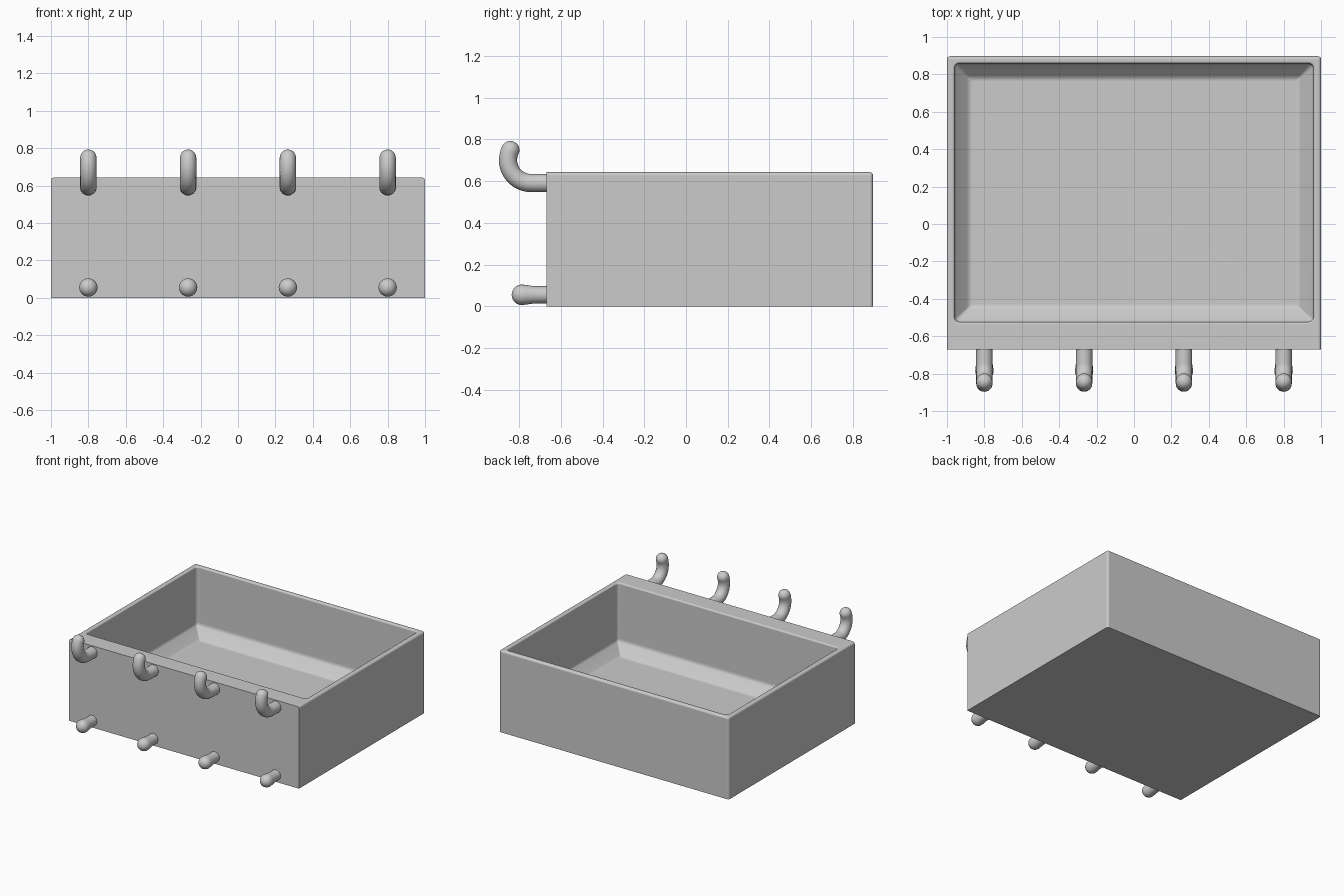
import bpy
import bmesh
from math import cos, sin, pi, radians
from mathutils import Vector

cube = bpy.data.objects.get("Cube")
if cube:
    bpy.data.objects.remove(cube, do_unlink=True)

grey = bpy.data.materials.new("plain_grey")
grey.use_nodes = True
grey.diffuse_color = (0.6, 0.6, 0.6, 1)
grey.node_tree.nodes["Principled BSDF"].inputs["Base Color"].default_value = (0.6, 0.6, 0.6, 1)


def finish(name, bm, angle):
    bmesh.ops.remove_doubles(bm, verts=bm.verts, dist=0.0005)
    bmesh.ops.recalc_face_normals(bm, faces=bm.faces)
    mesh = bpy.data.meshes.new(name)
    bm.to_mesh(mesh)
    bm.free()
    mesh.materials.append(grey)
    obj = bpy.data.objects.new(name, mesh)
    bpy.context.collection.objects.link(obj)
    bpy.ops.object.select_all(action="DESELECT")
    obj.select_set(True)
    bpy.context.view_layer.objects.active = obj
    bpy.ops.object.shade_smooth_by_angle(angle=radians(angle))
    return obj


def skin(bm, rings):
    """Join matching rings of points into a closed, capped surface."""
    loops = [[bm.verts.new(p) for p in ring] for ring in rings]
    for a, b in zip(loops, loops[1:]):
        for i in range(len(a)):
            j = (i + 1) % len(a)
            bm.faces.new((a[i], a[j], b[j], b[i]))
    bm.faces.new(loops[0])
    bm.faces.new(loops[-1])


def rounded_rect(half_x, front, back, z, r_back, r_front, steps=4):
    corners = [(1, back, -1, r_back), (-1, back, -1, r_back),
               (-1, front, 1, r_front), (1, front, 1, r_front)]
    points = []
    for k, (side, y, inward, r) in enumerate(corners):
        for s in range(steps + 1):
            a = (k + s / steps) * pi / 2
            points.append((side * (half_x - r) + r * cos(a), y + inward * r + r * sin(a), z))
    return points


# Tray: sharp front and base, softened rim, recess with a sloped foot
FRONT, BACK, HEIGHT, FLOOR = -0.67, 0.897, 0.643, 0.107
EDGE, LIP = 0.016, 0.012
quarter = [s / 4 * pi / 2 for s in range(5)]

rings = [rounded_rect(1, FRONT, BACK, 0, EDGE, 0)]
for a in quarter:
    inset = EDGE * (1 - cos(a))
    rings.append(rounded_rect(1 - inset, FRONT, BACK - inset,
                              HEIGHT - EDGE + EDGE * sin(a), max(EDGE - inset, 0.002), 0))

recess = [(LIP * (sin(a) - 1), HEIGHT - LIP + LIP * cos(a)) for a in quarter]
recess += [(inset, FLOOR + rise) for inset, rise in
           ((0, 0.1), (0.002, 0.085), (0.008, 0.072), (0.065, 0.015), (0.078, 0.005), (0.095, 0))]
for inset, z in recess:
    r = max(0.025 - inset, 0.008)
    rings.append(rounded_rect(0.959 - inset, -0.523 + inset, 0.858 - inset, z, r, r))

bm = bmesh.new()
skin(bm, rings)
tray = finish("tray", bm, 40)
weighted = tray.modifiers.new("even_shading", "WEIGHTED_NORMAL")
weighted.keep_sharp = True


def round_ended_tube(name, path, radii, x, sides=24, cap_steps=8):
    """Tube along (y, z) points, closed by a hemisphere at its far end."""
    spine = [Vector((0, y, z)) for y, z in path]
    radii = list(radii)
    end, r = spine[-1], radii[-1]
    forward = (end - spine[-2]).normalized()
    for s in range(1, cap_steps + 1):
        a = s / cap_steps * radians(88)
        spine.append(end + forward * r * sin(a))
        radii.append(r * cos(a))
    rings = []
    for i, centre in enumerate(spine):
        along = (spine[min(i + 1, len(spine) - 1)] - spine[max(i - 1, 0)]).normalized()
        across = along.cross(Vector((1, 0, 0)))
        rings.append([centre + radii[i] * (Vector((cos(t), 0, 0)) + across * sin(t))
                      for t in (2 * pi * k / sides for k in range(sides))])
    bm = bmesh.new()
    skin(bm, rings)
    finish(name, bm, 40).location.x = x


# Hooks near the rim and ball-ended pegs near the base
BEND, HOOK_Y, HOOK_Z, PEG_Z = 0.11, -0.7435, 0.591, 0.055
arc = [radians(270 - 116 * s / 14) for s in range(15)]
hook_path = [(FRONT + 0.03, HOOK_Z)] + [
    (HOOK_Y + BEND * cos(a), HOOK_Z + BEND + BEND * sin(a)) for a in arc]
hook_radii = [0.0445] + [0.0435] * len(arc)
peg_path = [(y, PEG_Z) for y in (FRONT + 0.03, -0.71, -0.74, -0.765, -0.787)]
peg_radii = [0.041, 0.041, 0.043, 0.047, 0.049]

for number in range(4):
    x = -0.8 + number * 1.6 / 3
    round_ended_tube(f"hook_{number + 1}", hook_path, hook_radii, x)
    round_ended_tube(f"peg_{number + 1}", peg_path, peg_radii, x)
